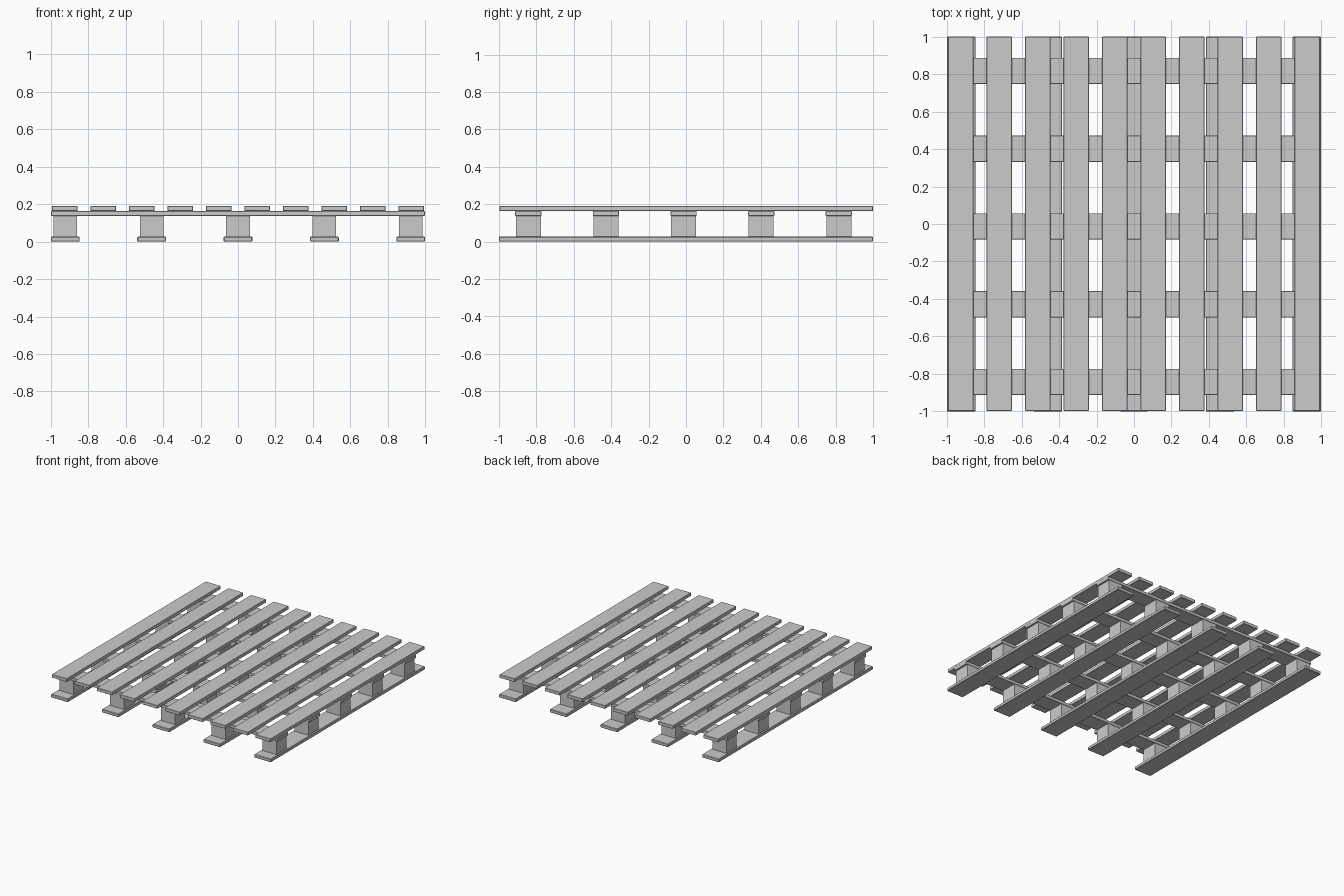
import bpy, bmesh

if "Cube" in bpy.data.objects:
    bpy.data.objects.remove(bpy.data.objects["Cube"])


def box(name, lo, hi, bevel=0.0):
    """Box spanning two corners, optionally with lightly eased edges."""
    bm = bmesh.new()
    bmesh.ops.create_cube(bm, size=1)
    for v in bm.verts:
        v.co = [lo[i] + (v.co[i] + 0.5) * (hi[i] - lo[i]) for i in range(3)]
    if bevel:
        bmesh.ops.bevel(bm, geom=bm.edges[:], offset=bevel, segments=1,
                        affect='EDGES', profile=0.5)
    me = bpy.data.meshes.new(name)
    bm.to_mesh(me)
    bm.free()
    ob = bpy.data.objects.new(name, me)
    bpy.context.collection.objects.link(ob)
    return ob


Z_BASE, Z_BLOCK, Z_CROSS, Z_TOP = 0.027, 0.138, 0.163, 0.19
columns = [-0.922 + 0.461 * i for i in range(5)]
rows = [-0.843 + 0.415 * i for i in range(5)]

# Bottom runners, front to back
for i, x in enumerate(columns):
    box(f"bottom_board_{i + 1}", (x - 0.077, -1, 0), (x + 0.077, 1, Z_BASE), 0.004)

# Spacer blocks between runners and cross boards
for i, x in enumerate(columns):
    for j, y in enumerate(rows):
        box(f"block_{i + 1}_{j + 1}", (x - 0.063, y - 0.067, Z_BASE),
            (x + 0.063, y + 0.067, Z_BLOCK))

# Cross boards, side to side
for j, y in enumerate(rows):
    box(f"cross_board_{j + 1}", (-0.998, y - 0.07, Z_BLOCK),
        (0.998, y + 0.07, Z_CROSS), 0.002)

# Top deck slats, front to back
for i in range(10):
    x = -0.925 + i * 1.85 / 9
    box(f"top_slat_{i + 1}", (x - 0.068, -0.997, Z_CROSS), (x + 0.068, 1, Z_TOP), 0.002)
